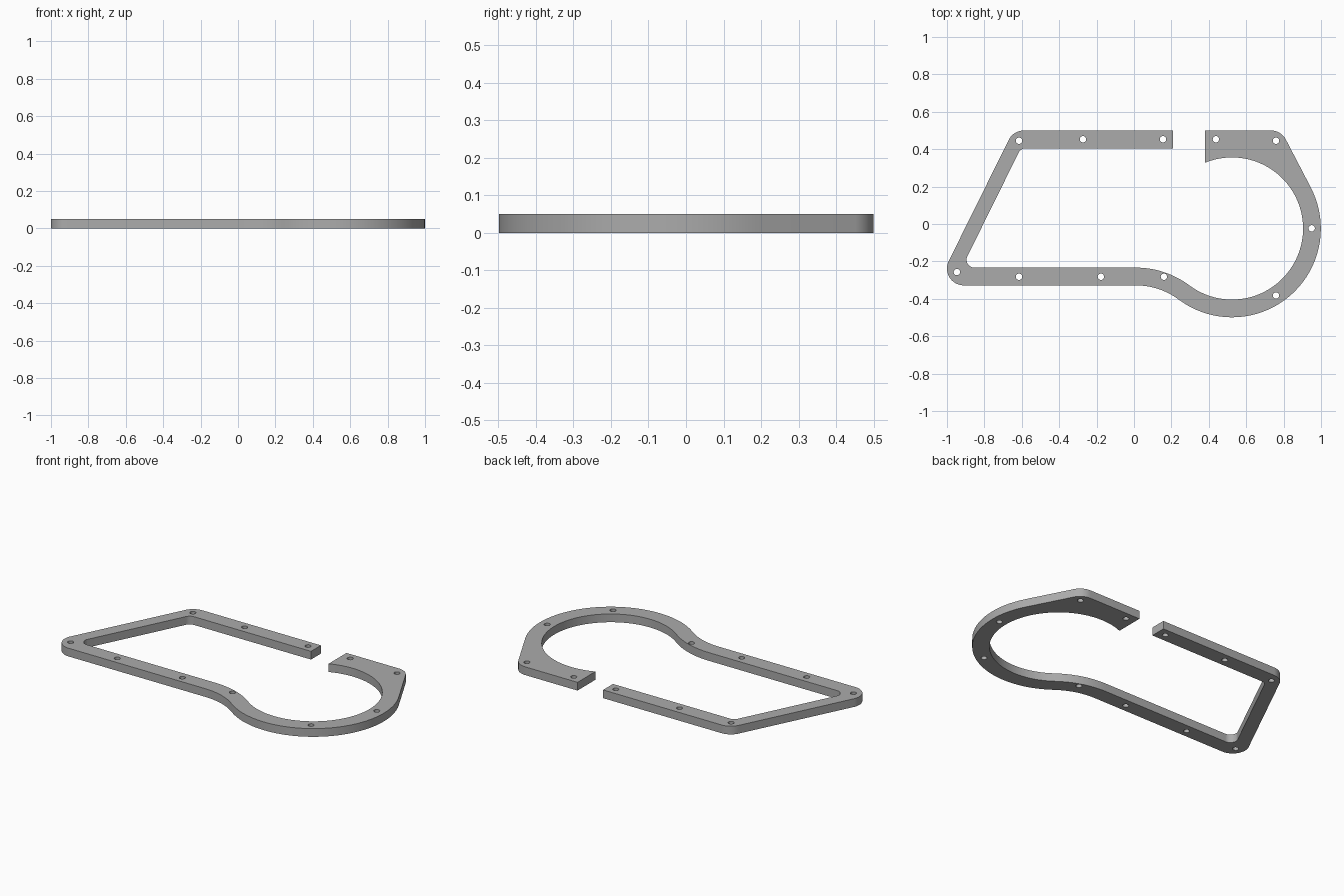
import bpy, bmesh
from math import sin, cos, radians, degrees, atan2, sqrt, acos

if "Cube" in bpy.data.objects:
    bpy.data.objects.remove(bpy.data.objects["Cube"])

THICK = 0.05
RING = (0.524, -0.024)             # centre of the round end
R_OUT, R_IN = 0.475, 0.38
TOP, TOP_IN = 0.5, 0.405           # back rail edges
LOW, LOW_IN = -0.328, -0.233       # front rail edges
GAP_LEFT, GAP_RIGHT = 0.208, 0.38  # open gap in the back rail
CORNER, FILLET = 0.09, 0.042


def arc(centre, radius, start, end):
    """Points on an arc, angles in degrees."""
    n = max(4, int(abs(end - start) / 4))
    angles = [radians(start + (end - start) * i / n) for i in range(n + 1)]
    return [(centre[0] + radius * cos(a), centre[1] + radius * sin(a)) for a in angles]


# Blend arc that is tangent to both the front rail and the ring
bend_x = 0.01
dx, drop = RING[0] - bend_x, RING[1] - LOW
r_bend = (dx**2 + drop**2 - R_OUT**2) / (2 * (R_OUT - drop))
BEND = (bend_x, LOW - r_bend)
bend_angle = degrees(atan2(RING[1] - BEND[1], dx))
gap_angle = degrees(acos((GAP_RIGHT - RING[0]) / R_IN))
slant_l, slant_r = 153.6, 27.7     # outward directions of the sloping sides

# Closed outline: outer edge, gap end, inner edge, other gap end
outline = [(GAP_LEFT, TOP)]
outline += arc((-0.589, TOP - CORNER), CORNER, 90, slant_l)
outline += arc((-0.91, LOW + CORNER), CORNER, slant_l, 270)
outline += arc(BEND, r_bend, 90, bend_angle)
outline += arc(RING, R_OUT, bend_angle - 180, slant_r)
outline += arc((0.732, TOP - CORNER), CORNER, slant_r, 90)
outline += [(GAP_RIGHT, TOP)]
outline += arc(RING, R_IN, gap_angle, bend_angle - 180)
outline += arc(BEND, r_bend + R_OUT - R_IN, bend_angle, 90)
outline += arc((-0.853, LOW_IN + FILLET), FILLET, 270, slant_l)
outline += arc((-0.579, TOP_IN - FILLET), FILLET, slant_l, 90)
outline += [(GAP_LEFT, TOP_IN)]

# Screw holes
holes = [(-0.615, 0.445), (-0.273, 0.453), (0.155, 0.453), (0.438, 0.453),
         (0.759, 0.445), (0.95, -0.023), (0.759, -0.382), (0.16, -0.282),
         (-0.177, -0.282), (-0.615, -0.282), (-0.947, -0.257)]
loops = [outline] + [arc(h, 0.017, 0, 360)[:-1] for h in holes]

# Flat sheet with holes
bm = bmesh.new()
for loop in loops:
    verts = [bm.verts.new((x, y, THICK / 2)) for x, y in loop]
    for i, v in enumerate(verts):
        bm.edges.new((verts[i - 1], v))
bmesh.ops.remove_doubles(bm, verts=bm.verts[:], dist=0.0005)
bmesh.ops.triangle_fill(bm, use_beauty=True, use_dissolve=False,
                        edges=bm.edges[:], normal=(0, 0, 1))
bmesh.ops.recalc_face_normals(bm, faces=bm.faces[:])
mesh = bpy.data.meshes.new("gasket_frame")
bm.to_mesh(mesh)
bm.free()
frame = bpy.data.objects.new("gasket_frame", mesh)
bpy.context.collection.objects.link(frame)

# Thicken, then smooth the curved walls
bpy.ops.object.select_all(action='DESELECT')
bpy.context.view_layer.objects.active = frame
frame.select_set(True)
solid = frame.modifiers.new("thickness", 'SOLIDIFY')
solid.thickness = THICK
solid.offset = 0
bpy.ops.object.modifier_apply(modifier=solid.name)
bpy.ops.object.shade_smooth_by_angle(angle=radians(30))

grey = bpy.data.materials.new("plain_grey")
grey.use_nodes = True
colour = (0.41, 0.41, 0.41, 1)
grey.diffuse_color = colour
grey.node_tree.nodes["Principled BSDF"].inputs["Base Color"].default_value = colour
frame.data.materials.append(grey)
